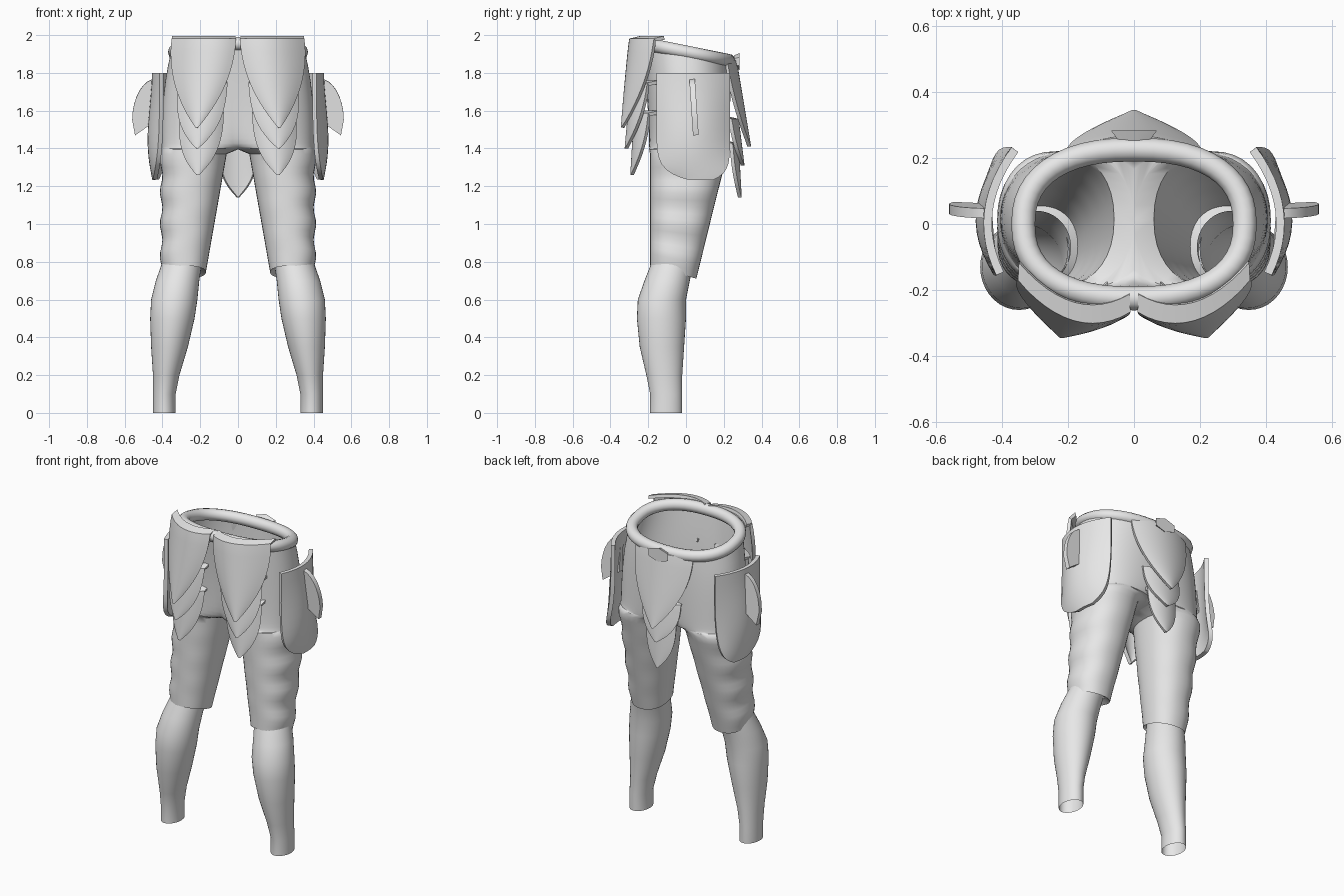
import bpy
import bmesh
import math
from mathutils import Vector

cube = bpy.data.objects.get("Cube")
if cube:
    bpy.data.objects.remove(cube, do_unlink=True)

grey = bpy.data.materials.new("plain grey")
grey.use_nodes = True
COLOUR = (0.8, 0.8, 0.8, 1)
grey.diffuse_color = COLOUR
for node in grey.node_tree.nodes:
    if node.type == 'BSDF_PRINCIPLED':
        node.inputs["Base Color"].default_value = COLOUR


def finish(name, bm, mirror=True, thickness=0):
    """Turn a bmesh into a shaded object, optionally thickened and mirrored."""
    bmesh.ops.remove_doubles(bm, verts=bm.verts, dist=0.0005)
    bmesh.ops.recalc_face_normals(bm, faces=bm.faces)
    mesh = bpy.data.meshes.new(name)
    bm.to_mesh(mesh)
    bm.free()
    mesh.materials.append(grey)
    obj = bpy.data.objects.new(name, mesh)
    bpy.context.collection.objects.link(obj)
    if thickness:
        solid = obj.modifiers.new("thickness", 'SOLIDIFY')
        solid.thickness = thickness
        solid.offset = 0
    if mirror:
        obj.modifiers.new("mirror", 'MIRROR')
    bpy.ops.object.select_all(action='DESELECT')
    obj.select_set(True)
    bpy.context.view_layer.objects.active = obj
    bpy.ops.object.convert(target='MESH')
    bpy.ops.object.shade_smooth_by_angle(angle=math.radians(40))


def skin(name, rows, **options):
    """Bridge rows of points with quads and finish the object."""
    bm = bmesh.new()
    grid = [[bm.verts.new(point) for point in row] for row in rows]
    for low, high in zip(grid, grid[1:]):
        for i in range(len(low) - 1):
            bm.faces.new((low[i], low[i + 1], high[i + 1], high[i]))
    finish(name, bm, **options)


def steps(count):
    return [i / count for i in range(count + 1)]


def mix(a, b, t):
    return a + (b - a) * t


def power(value, exponent):
    return math.copysign(abs(value) ** exponent, value)


def leg_ring(z, x_in, x_out, y_front, y_back, slope=0, box=1):
    """Tilted, slightly boxy ellipse, cut open where it crosses the middle plane."""
    cx, rx = (x_in + x_out) / 2, (x_out - x_in) / 2
    cy, ry = (y_front + y_back) / 2, (y_back - y_front) / 2
    end = math.acos(power(max(-1, -cx / rx), 1 / box))
    ring = []
    for t in steps(36):
        angle = mix(-end, end, t)
        dy = ry * power(math.sin(angle), box)
        ring.append((cx + rx * power(math.cos(angle), box), cy + dy, z + slope * dy))
    return ring


def bowed(start, stop, middle, first, last):
    """Pairs of (position, depth) along a parabola-shaped row."""
    pairs = []
    for t in steps(12):
        u = mix(-1, 1, t)
        bow = u * u * ((first + last) / 2 - middle) + u * (last - first) / 2
        pairs.append((mix(start, stop, t), middle + bow))
    return pairs


# Shorts: thighs with fabric ripples, then the pelvis opening up to the waist
rows = [leg_ring(0.77, 0.2, 0.4, -0.18, 0.03, -0.28, 0.9)]
for s in steps(18):
    z = mix(0.745, 1.37, s)
    ripple = 0.007 * math.cos(math.tau * (z - 1) / 0.17)
    rows.append(leg_ring(z, mix(0.17, 0.06, s), 0.407 + ripple, -0.19,
                         mix(0.055, 0.22, s), -0.28 * (1 - s) ** 2, 0.9))
for s in steps(12):
    rows.append(leg_ring(mix(1.395, 1.91, s * s), -0.35 * s ** 0.7,
                         0.405 - 0.05 * s ** 5, mix(-0.195, -0.24, s ** 4),
                         mix(0.22, 0.24, s), -0.2 * s ** 4, 0.9))
skin("shorts", rows)

# Lower legs, open at the ankles
calf = [
    (0, 0.33, 0.45, -0.19, -0.02),
    (0.1, 0.33, 0.45, -0.19, -0.02),
    (0.2, 0.31, 0.45, -0.21, -0.02),
    (0.35, 0.265, 0.46, -0.245, -0.01),
    (0.5, 0.23, 0.465, -0.26, 0),
    (0.6, 0.215, 0.46, -0.255, 0),
    (0.7, 0.205, 0.435, -0.22, 0.02),
    (0.8, 0.19, 0.4, -0.18, 0.04),
]
skin("lower_legs", [leg_ring(*row) for row in calf])

# Padded waistband, tilted down towards the back
band = []
for t in steps(48):
    out = Vector((math.cos(math.tau * t), math.sin(math.tau * t), 0))
    centre = Vector((0.335 * power(out.x, 0.85), 0.225 * power(out.y, 0.85), 0))
    centre.z = 1.91 - centre.y / 5
    tube = []
    for s in steps(12):
        up = Vector((0, 0, math.sin(math.tau * s)))
        tube.append(centre + 0.036 * (out * math.cos(math.tau * s) + up))
    band.append(tube)
skin("waistband", band, mirror=False)


def scale(name, centres, width, heights, depths, wraps, taper, mirror=True):
    """Pointed plate that hugs the body, with its top edge folded inward."""
    rows = []
    for t in steps(14):
        x, z, y = mix(*centres, t), mix(*heights, t), mix(*depths, t)
        half = max(width * (1 - t ** taper), 0.003)
        first, last = [y - math.copysign(w * (1 - t * t), y) for w in wraps]
        rows.append([(px, py, z) for px, py in bowed(x - half, x + half, y, first, last)])
    fold = math.copysign(0.05, depths[0])
    rows.insert(0, [(x, y - fold, z + 0.01) for x, y, z in rows[0]])
    skin(name, rows, mirror=mirror, thickness=0.02)


# Three overlapping scales on each front hip
scale("front_upper_scales", (0.18, 0.218), 0.166, (1.975, 1.51), (-0.285, -0.335),
      (0.025, 0.12), 2.2)
scale("front_middle_scales", (0.185, 0.216), 0.125, (1.74, 1.4), (-0.28, -0.315),
      (0.03, 0.08), 3)
scale("front_lower_scales", (0.19, 0.213), 0.11, (1.58, 1.26), (-0.265, -0.285),
      (0.04, 0.07), 3)

# Three overlapping scales at the back
scale("back_upper_scale", (0, 0), 0.2, (1.86, 1.41), (0.26, 0.335),
      (0.05, 0.05), 2.2, mirror=False)
scale("back_middle_scale", (0, 0), 0.13, (1.55, 1.31), (0.27, 0.3),
      (0.035, 0.035), 3, mirror=False)
scale("back_lower_scale", (0, 0), 0.1, (1.42, 1.14), (0.27, 0.285),
      (0.03, 0.03), 3, mirror=False)

# Six-sided clasp on the back of the waistband
bm = bmesh.new()
bmesh.ops.create_cone(bm, cap_ends=True, segments=6, radius1=1, radius2=0.7, depth=1)
for v in bm.verts:
    x, y, z = v.co
    v.co = (0.08 * x, 0.268 - 0.03 * z, 1.86 + 0.045 * y)
finish("back_clasp", bm, mirror=False)

# Side pockets that wrap the thighs, rounded at the bottom
rows = []
for s in steps(14):
    t = math.sin(s * math.pi / 2)
    belly = 0.44 + 0.025 * math.sin(math.pi * t ** 1.5)
    pairs = bowed(mix(-0.15, 0.02, t ** 12), mix(0.225, 0.14, t ** 16), belly,
                  mix(0.405, 0.44, t ** 4), mix(0.36, 0.43, t ** 4))
    rows.append([(x, y, mix(1.8, 1.235, t)) for y, x in pairs])
skin("side_pockets", rows, thickness=0.025)

# Curved fins standing out from the pockets
outline = [(0.43 + 0.13 * math.sin(t * math.pi / 2), 1.55 + 0.22 * math.cos(t * math.pi / 2))
           for t in steps(8)]
outline += [(0.545, 1.47), (0.46, 1.53), (0.43, 1.55)]
bm = bmesh.new()
face = bm.faces.new([bm.verts.new((x, 0.15 - z / 15, z)) for x, z in outline])
finish("pocket_fins", bm, thickness=0.03)
